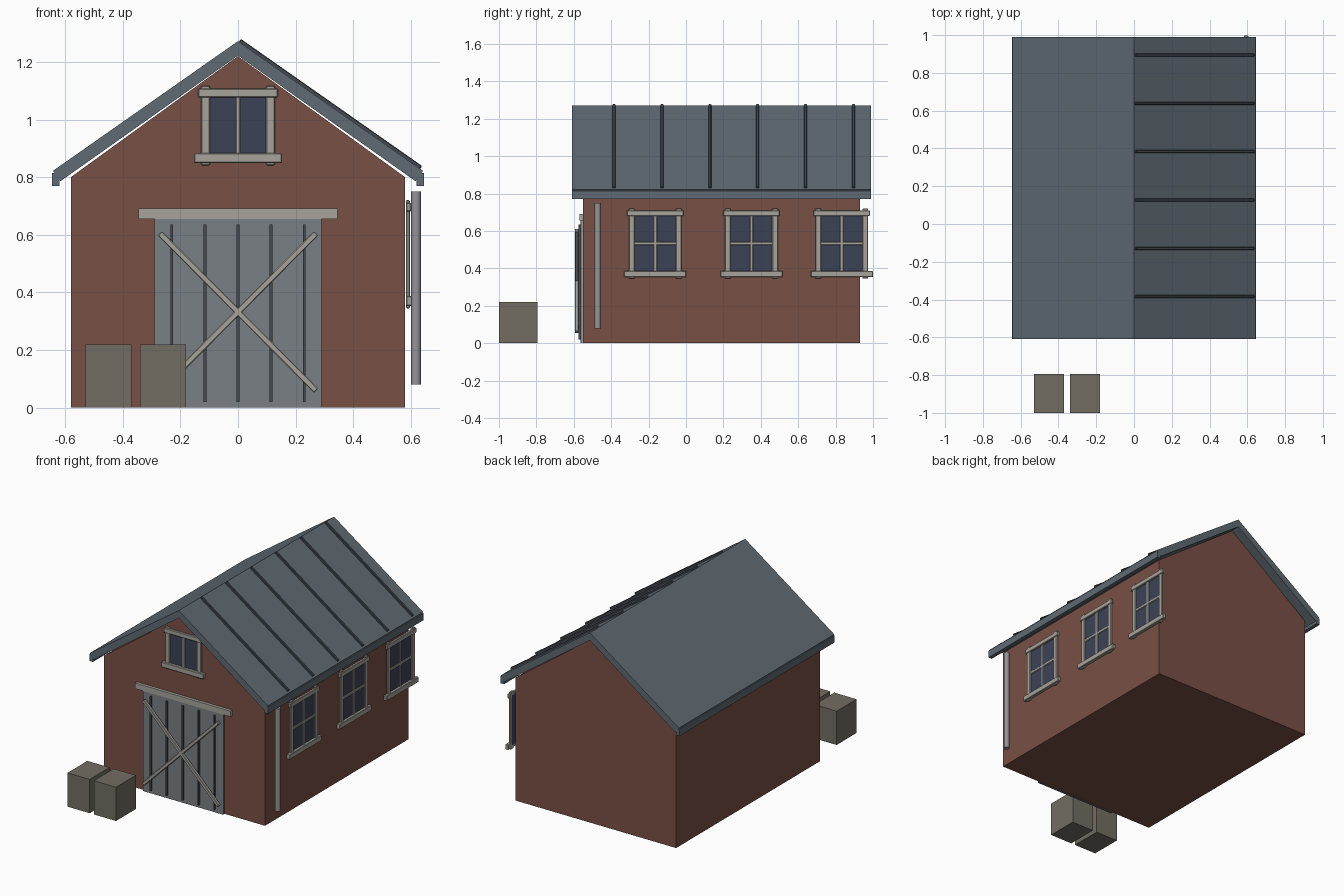
import bpy, bmesh, math
from mathutils import Matrix, Vector

if "Cube" in bpy.data.objects:
    bpy.data.objects.remove(bpy.data.objects["Cube"])


def material(name, rgb):
    m = bpy.data.materials.new(name)
    m.diffuse_color = (*rgb, 1)
    m.use_nodes = True
    m.node_tree.nodes["Principled BSDF"].inputs["Base Color"].default_value = m.diffuse_color
    return m


BRICK = material("brick red", (0.19, 0.08, 0.06))
ROOF = material("slate blue", (0.115, 0.145, 0.17))
RIB = material("dark seam", (0.06, 0.07, 0.085))
DOOR = material("door grey", (0.19, 0.215, 0.23))
TRIM = material("pale trim", (0.38, 0.37, 0.33))
GLASS = material("dark glass", (0.045, 0.055, 0.095))
CRATE = material("crate brown", (0.17, 0.155, 0.125))
PIPE = material("pipe grey", (0.30, 0.30, 0.32))


def finish(name, bm, mat, bevel=0):
    bmesh.ops.recalc_face_normals(bm, faces=bm.faces)
    me = bpy.data.meshes.new(name)
    bm.to_mesh(me)
    bm.free()
    me.materials.append(mat)
    ob = bpy.data.objects.new(name, me)
    bpy.context.collection.objects.link(ob)
    if bevel:
        mod = ob.modifiers.new("bevel", 'BEVEL')
        mod.width, mod.segments = bevel, 1
    return ob


def box(name, x, y, z, mat, bevel=0, matrix=Matrix()):
    bm = bmesh.new()
    bmesh.ops.create_cube(bm, size=1)
    for v in bm.verts:
        v.co = matrix @ Vector([(a + b) / 2 + c * (b - a)
                                for (a, b), c in zip((x, y, z), v.co)])
    return finish(name, bm, mat, bevel)


def extrude_y(name, profile, y0, y1, mat):
    bm = bmesh.new()
    face = bm.faces.new([bm.verts.new((x, y0, z)) for x, z in profile])
    ext = bmesh.ops.extrude_face_region(bm, geom=[face])["geom"]
    verts = [g for g in ext if isinstance(g, bmesh.types.BMVert)]
    bmesh.ops.translate(bm, verts=verts, vec=(0, y1 - y0, 0))
    return finish(name, bm, mat)


# Walls with gables
extrude_y("barn_walls", [(-0.58, 0), (0.58, 0), (0.58, 0.80), (0, 1.22), (-0.58, 0.80)],
          -0.55, 0.93, BRICK)

# Roof slabs and eave boards
for s, side in ((-1, "left"), (1, "right")):
    extrude_y(side + "_roof_slab",
              [(0, 1.272), (s * 0.642, 0.822), (s * 0.616, 0.786), (0, 1.222)],
              -0.61, 0.99, ROOF)
    box(side + "_eave_board", sorted((s * 0.62, s * 0.645)), (-0.61, 0.99), (0.77, 0.815), ROOF)

# Standing seams on the right slope
slope = math.atan2(0.45, 0.642)
for i in range(6):
    place = Matrix.Translation((0, -0.385 + 0.256 * i, 1.272)) @ Matrix.Rotation(slope, 4, 'Y')
    box(f"roof_seam_{i + 1}", (0.004, 0.772), (-0.008, 0.008), (-0.004, 0.012),
        RIB, 0.003, place)

# Barn door, battens, header and cross brace
box("barn_door", (-0.29, 0.29), (-0.565, -0.553), (0, 0.655), DOOR)
for i in range(5):
    x = -0.23 + 0.115 * i
    box(f"door_batten_{i + 1}", (x - 0.005, x + 0.005), (-0.576, -0.563), (0.02, 0.635), RIB)
box("door_header", (-0.345, 0.345), (-0.57, -0.551), (0.655, 0.692), TRIM)
for i, s in enumerate((-1, 1)):
    place = Matrix.Translation((0, 0, 0.332)) @ Matrix.Rotation(s * math.radians(45.2), 4, 'Y')
    box(f"door_brace_{i + 1}", (-0.385, 0.385), (-0.594, -0.574), (-0.0105, 0.0105),
        TRIM, 0.003, place)


def window(name, matrix, w, h, cross):
    # Local frame: x across, -y outward, z up, centred on the glass
    def part(n, x, depth, z, mat=TRIM, bevel=0.003):
        box(f"{name}_{n}", x, (-depth, -0.003), z, mat, bevel, matrix)
    part("glass", (-w, w), 0.008, (-h, h), GLASS, 0)
    for s, side in ((-1, "left"), (1, "right")):
        part(side + "_stile", sorted((s * (w - 0.015), s * (w + 0.015))), 0.016,
             (-h - 0.025, h + 0.025))
    part("head", (-w - 0.025, w + 0.025), 0.02, (h - 0.015, h + 0.015))
    part("sill", (-w - 0.04, w + 0.04), 0.025, (-h - 0.017, -h + 0.017))
    part("mullion", (-0.009, 0.009), 0.013, (-h, h))
    if cross:
        part("crossbar", (-w, w), 0.013, (-0.009, 0.009))


# Gable window and the three windows on the right wall
window("gable_window", Matrix.Translation((0, -0.55, 0.979)), 0.113, 0.113, False)
for i, y in enumerate((-0.165, 0.35, 0.833)):
    window(f"side_window_{i + 1}",
           Matrix.Translation((0.58, y, 0.533)) @ Matrix.Rotation(math.pi / 2, 4, 'Z'),
           0.126, 0.163, True)

# Downpipe
bpy.ops.mesh.primitive_cylinder_add(vertices=16, radius=0.017, depth=0.67,
                                    location=(0.618, -0.472, 0.415))
pipe = bpy.context.object
pipe.name = "downpipe"
pipe.data.materials.append(PIPE)
bpy.ops.object.shade_smooth_by_angle()

# Crates in front of the barn
for i, x in enumerate((-0.53, -0.34)):
    box(f"crate_{i + 1}", (x, x + 0.16), (-1.0, -0.795), (0, 0.22), CRATE)
